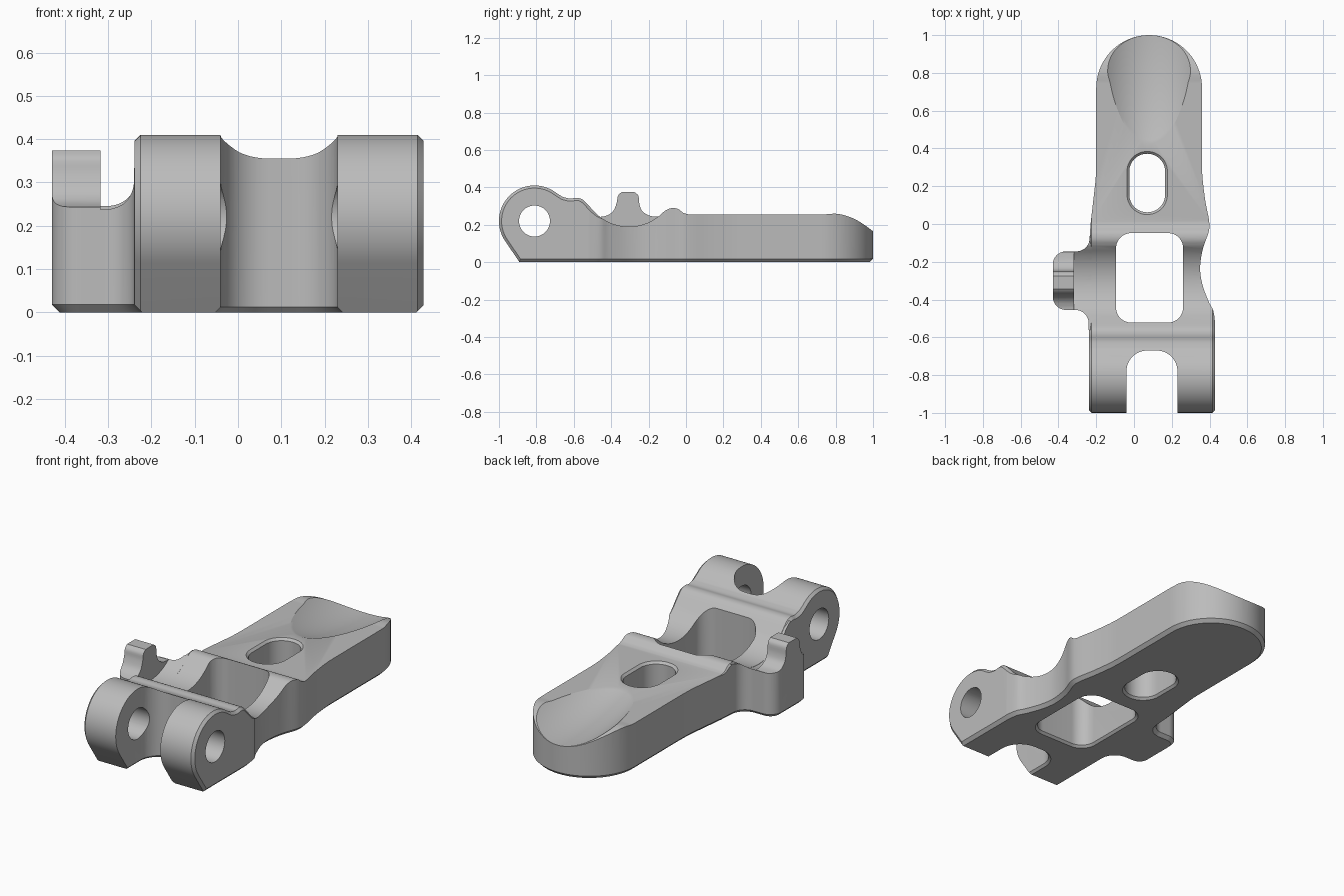
import bpy, bmesh, math
from mathutils import Vector

cube = bpy.data.objects.get("Cube")
if cube:
    bpy.data.objects.remove(cube, do_unlink=True)

metal = bpy.data.materials.new("light_grey")
metal.use_nodes = True
grey = (0.5, 0.5, 0.5, 1)
metal.diffuse_color = grey
metal.node_tree.nodes["Principled BSDF"].inputs["Base Color"].default_value = grey


def arc(cx, cy, r, start, end, n=12):
    angles = [math.radians(start + (end - start) * i / n) for i in range(n + 1)]
    return [(cx + r * math.cos(a), cy + r * math.sin(a)) for a in angles]


def spline(points, n=4):
    """Smooth curve through the points."""
    p = [Vector(q) for q in points]
    p = [p[0]] + p + [p[-1]]
    out = []
    for a, b, c, d in zip(p, p[1:], p[2:], p[3:]):
        for i in range(n):
            t = i / n
            out.append(tuple(0.5 * (2 * b + (c - a) * t + (2 * a - 5 * b + 4 * c - d) * t * t
                                    + (3 * b - a - 3 * c + d) * t ** 3)))
    return out + [tuple(p[-1])]


def rounded_rect(x0, x1, y0, y1, r):
    return (arc(x1 - r, y1 - r, r, 0, 90) + arc(x0 + r, y1 - r, r, 90, 180)
            + arc(x0 + r, y0 + r, r, 180, 270) + arc(x1 - r, y0 + r, r, 270, 360))


def clean(points):
    out = []
    for p in map(Vector, points):
        if not out or (p - out[-1]).length > 1e-4:
            out.append(p)
    if (out[0] - out[-1]).length < 1e-4:
        out.pop()
    return out


def inset(points, d):
    """Move the outline inward by d (outward if negative)."""
    n = len(points)
    area = sum(points[i - 1].cross(points[i]) for i in range(n))
    side = 1 if area > 0 else -1
    out = []
    for i, p in enumerate(points):
        a = (p - points[i - 1]).normalized()
        b = (points[(i + 1) % n] - p).normalized()
        na, nb = Vector((-a.y, a.x)) * side, Vector((-b.y, b.x)) * side
        out.append(p + (na + nb) * d / max(0.4, 1 + na.dot(nb)))
    return out


def prism(name, points, axis, levels):
    """Extrude an outline along an axis; levels are (position, inset)."""
    points = clean(points)
    bm = bmesh.new()
    rings = []
    for pos, d in levels:
        ring = inset(points, d) if d else points
        rings.append([bm.verts.new((pos, p.x, p.y) if axis == "x" else (p.x, p.y, pos))
                      for p in ring])
    n = len(points)
    for low, high in zip(rings, rings[1:]):
        for i in range(n):
            j = (i + 1) % n
            bm.faces.new((low[i], low[j], high[j], high[i]))
    bm.faces.new(rings[0])
    bm.faces.new(rings[-1])
    bmesh.ops.recalc_face_normals(bm, faces=bm.faces)
    mesh = bpy.data.meshes.new(name)
    bm.to_mesh(mesh)
    bm.free()
    mesh.materials.append(metal)
    obj = bpy.data.objects.new(name, mesh)
    bpy.context.collection.objects.link(obj)
    return obj


def combine(target, tool, operation):
    mod = target.modifiers.new("combine", "BOOLEAN")
    mod.operation, mod.object, mod.solver = operation, tool, "EXACT"
    bpy.context.view_layer.objects.active = target
    bpy.ops.object.modifier_apply(modifier=mod.name)
    bpy.data.objects.remove(tool, do_unlink=True)


# Side profile: hinge knuckle, ridge, valley, second ridge, flat lever
valley = arc(-0.305, 0.446, 0.256, 225, 310, 20)
profile = [(-0.863, -0.04)] + arc(-0.81, 0.22, 0.19, 214, 52, 40)
profile += spline([(-0.66, 0.349), (-0.62, 0.34), (-0.585, 0.344), (-0.555, 0.336),
                   (-0.525, 0.308)]) + valley
profile += spline([(-0.115, 0.273), (-0.09, 0.286), (-0.065, 0.289), (-0.04, 0.283),
                   (-0.015, 0.264), (0.01, 0.256)])
profile += spline([(0.75, 0.256), (0.8, 0.259), (0.85, 0.25), (0.9, 0.231),
                   (0.95, 0.202), (1.02, 0.15)])
profile += [(1.02, -0.04)]
lever = prism("hinged_lever", profile, "x",
              [(-0.239, 0.014), (-0.225, 0), (0.415, 0), (0.429, 0.014)])

# Side arm, following the valley
arm_profile = [(-0.56, -0.03), (-0.56, 0.334), (-0.525, 0.307)] + valley
arm_profile += [(-0.115, 0.272), (-0.06, 0.287), (-0.06, -0.03)]
arm = prism("side_arm", [(y, z - 0.001) for y, z in arm_profile], "x",
            [(-0.45, 0), (-0.2, 0)])
combine(lever, arm, "UNION")

# Upright tab on the arm
tab_profile = [(-0.47, 0.1), (-0.47, 0.243)]
tab_profile += spline([(-0.44, 0.244), (-0.41, 0.256), (-0.385, 0.28), (-0.37, 0.32),
                       (-0.364, 0.355), (-0.345, 0.374)])
tab_profile += spline([(-0.275, 0.374), (-0.255, 0.355), (-0.249, 0.31), (-0.235, 0.275),
                       (-0.2, 0.25), (-0.16, 0.243)])
tab_profile += [(-0.14, 0.243), (-0.14, 0.1)]
combine(lever, prism("tab", tab_profile, "x", [(-0.46, 0), (-0.318, 0)]), "UNION")

# Plan outline trims the sides and chamfers the bottom rim
plan = [(-0.24, -1.1)] + arc(-0.31, -0.525, 0.07, 0, 90)
plan += arc(-0.36, -0.385, 0.07, 270, 180) + arc(-0.36, -0.215, 0.07, 180, 90)
plan += arc(-0.305, -0.075, 0.07, 270, 360)
plan += spline([(-0.23, 0), (-0.215, 0.13), (-0.203, 0.24), (-0.2, 0.32)])
plan += arc(0.08, 0.72, 0.28, 180, 0, 40)
plan += spline([(0.36, 0.32), (0.363, 0.24), (0.378, 0.12), (0.397, 0.02), (0.396, -0.04),
                (0.365, -0.13), (0.35, -0.23), (0.362, -0.32), (0.395, -0.41),
                (0.42, -0.46), (0.43, -0.53)])
plan += [(0.43, -1.1)]
combine(lever, prism("plan", plan, "z", [(0, 0.018), (0.018, 0), (0.6, 0)]), "INTERSECT")

# Thumb scoop at the tip
bpy.ops.mesh.primitive_uv_sphere_add(segments=96, ring_count=64, radius=1,
                                     location=(0.08, 1.0, 0.665))
scoop = bpy.context.object
scoop.scale = (0.4, 1.0, 0.5)
bpy.ops.object.transform_apply(location=False, rotation=False, scale=True)
scoop.data.materials.append(metal)
combine(lever, scoop, "DIFFERENCE")

# Window, oblong hole and fork slot, all with chamfered bottom rims
flare = [(-0.02, -0.032), (0.012, 0)]
window = rounded_rect(-0.095, 0.26, -0.522, -0.048, 0.08)
combine(lever, prism("window", window, "z", flare + [(0.6, 0)]), "DIFFERENCE")
oblong = rounded_rect(-0.025, 0.165, 0.062, 0.372, 0.094)
combine(lever, prism("oblong", oblong, "z", flare + [(0.244, 0), (0.27, -0.026)]), "DIFFERENCE")
slot = rounded_rect(-0.04, 0.23, -1.4, -0.67, 0.11)
combine(lever, prism("slot", slot, "z", flare + [(0.6, 0)]), "DIFFERENCE")

# Hinge pin hole through both fork lugs
pin = arc(-0.81, 0.22, 0.083, 0, 360, 48)
combine(lever, prism("pin", pin, "x", [(-0.6, 0), (0.6, 0)]), "DIFFERENCE")

bpy.ops.object.select_all(action="DESELECT")
lever.select_set(True)
bpy.context.view_layer.objects.active = lever
bpy.ops.object.shade_smooth_by_angle(angle=math.radians(30))
